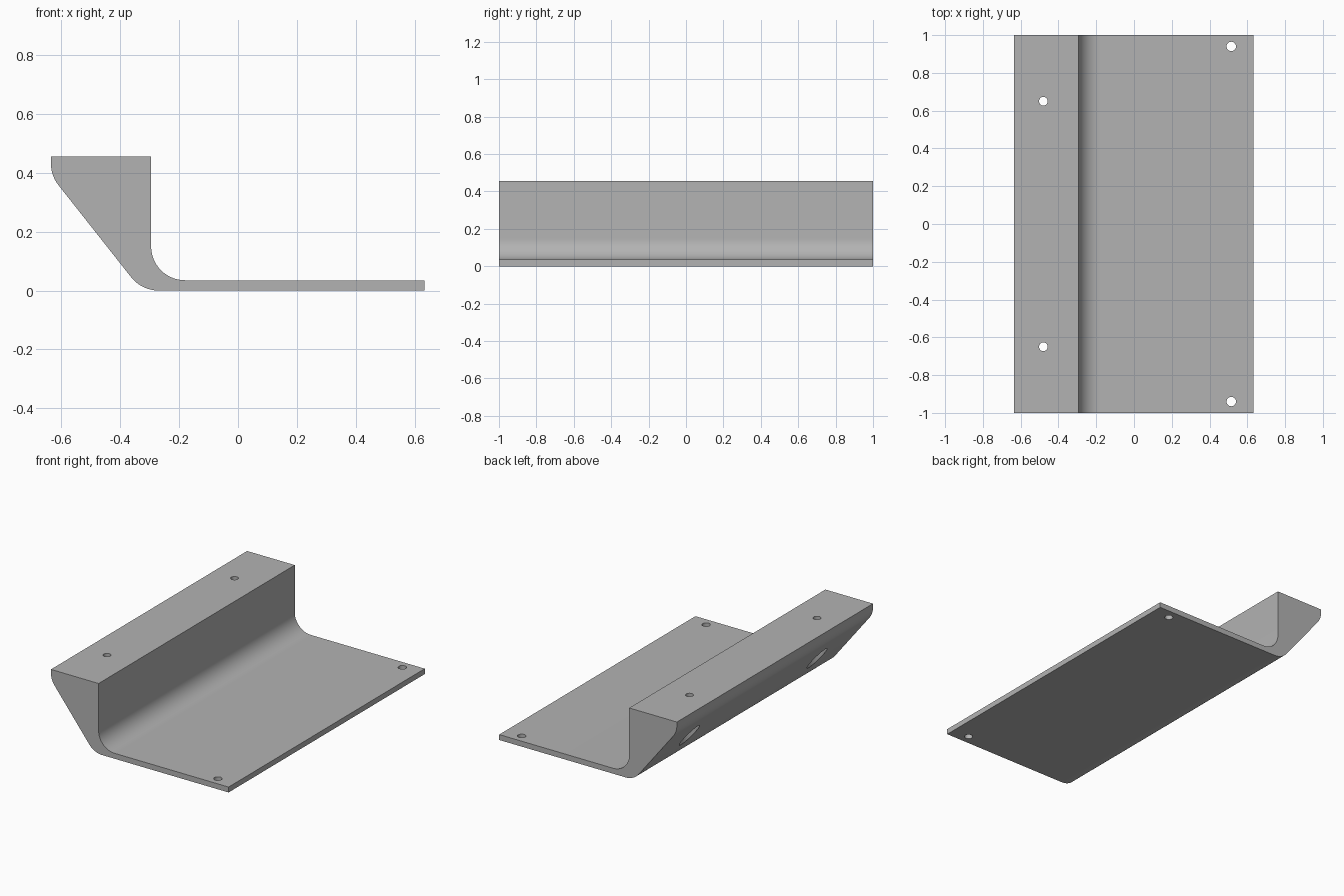
import bpy, bmesh, math
from mathutils import Vector

cube = bpy.data.objects.get("Cube")
if cube:
    bpy.data.objects.remove(cube, do_unlink=True)

grey = bpy.data.materials.new("plain grey")
grey.use_nodes = True
colour = (0.45, 0.45, 0.45, 1)
grey.diffuse_color = colour
grey.node_tree.nodes["Principled BSDF"].inputs["Base Color"].default_value = colour


def fillet(prev, corner, nxt, radius, steps=14):
    """Points of a tangent arc that rounds off one profile corner."""
    c = Vector(corner)
    a = (Vector(prev) - c).normalized()
    b = (Vector(nxt) - c).normalized()
    half = a.angle(b) / 2
    mid = (a + b).normalized()
    centre = c + mid * (radius / math.sin(half))
    side = (a - b).normalized()
    sweep = math.pi / 2 - half
    angles = [sweep * (1 - 2 * i / steps) for i in range(steps + 1)]
    return [centre + radius * (side * math.sin(t) - mid * math.cos(t)) for t in angles]


# Side profile: x, z, corner radius
corners = [
    (-0.635, 0.455, 0), (-0.635, 0.39, 0.12), (-0.327, 0, 0.12),
    (0.633, 0, 0), (0.633, 0.035, 0), (-0.295, 0.035, 0.115), (-0.295, 0.455, 0),
]
profile = []
for i, (x, z, r) in enumerate(corners):
    before, after = corners[i - 1], corners[(i + 1) % len(corners)]
    profile += fillet(before[:2], (x, z), after[:2], r) if r else [Vector((x, z))]

# Extruded bracket body
bm = bmesh.new()
face = bm.faces.new([bm.verts.new((p.x, -1, p.y)) for p in profile])
ext = bmesh.ops.extrude_face_region(bm, geom=[face])
moved = [v for v in ext["geom"] if isinstance(v, bmesh.types.BMVert)]
bmesh.ops.translate(bm, verts=moved, vec=(0, 2, 0))
bmesh.ops.recalc_face_normals(bm, faces=bm.faces)
mesh = bpy.data.meshes.new("bracket")
bm.to_mesh(mesh)
bm.free()
bracket = bpy.data.objects.new("bracket", mesh)
mesh.materials.append(grey)
bpy.context.collection.objects.link(bracket)
bpy.ops.object.select_all(action='DESELECT')
bracket.select_set(True)
bpy.context.view_layer.objects.active = bracket


def drill(x, y, radius, bottom, top):
    """Cut one vertical hole through the bracket."""
    bpy.ops.mesh.primitive_cylinder_add(vertices=32, radius=radius, depth=top - bottom,
                                        location=(x, y, (top + bottom) / 2))
    cutter = bpy.context.object
    cutter.name = "hole_cutter"
    cutter.hide_render = True
    cutter.data.materials.append(grey)
    bpy.context.view_layer.objects.active = bracket
    cut = bracket.modifiers.new("hole", 'BOOLEAN')
    cut.operation = 'DIFFERENCE'
    cut.solver = 'EXACT'
    cut.object = cutter
    bpy.ops.object.modifier_apply(modifier=cut.name)
    bpy.data.objects.remove(cutter, do_unlink=True)


for side in (-1, 1):
    drill(0.515, side * 0.94, 0.025, -0.1, 0.2)     # plate corner hole
    drill(-0.48, side * 0.65, 0.06, -0.1, 0.37)     # head recess in the slope
    drill(-0.48, side * 0.65, 0.023, 0.2, 0.6)      # screw hole in the rail

# Smooth fillets and hole walls, crisp edges
bracket.select_set(True)
bpy.context.view_layer.objects.active = bracket
bpy.ops.object.shade_smooth_by_angle(angle=math.radians(25))
